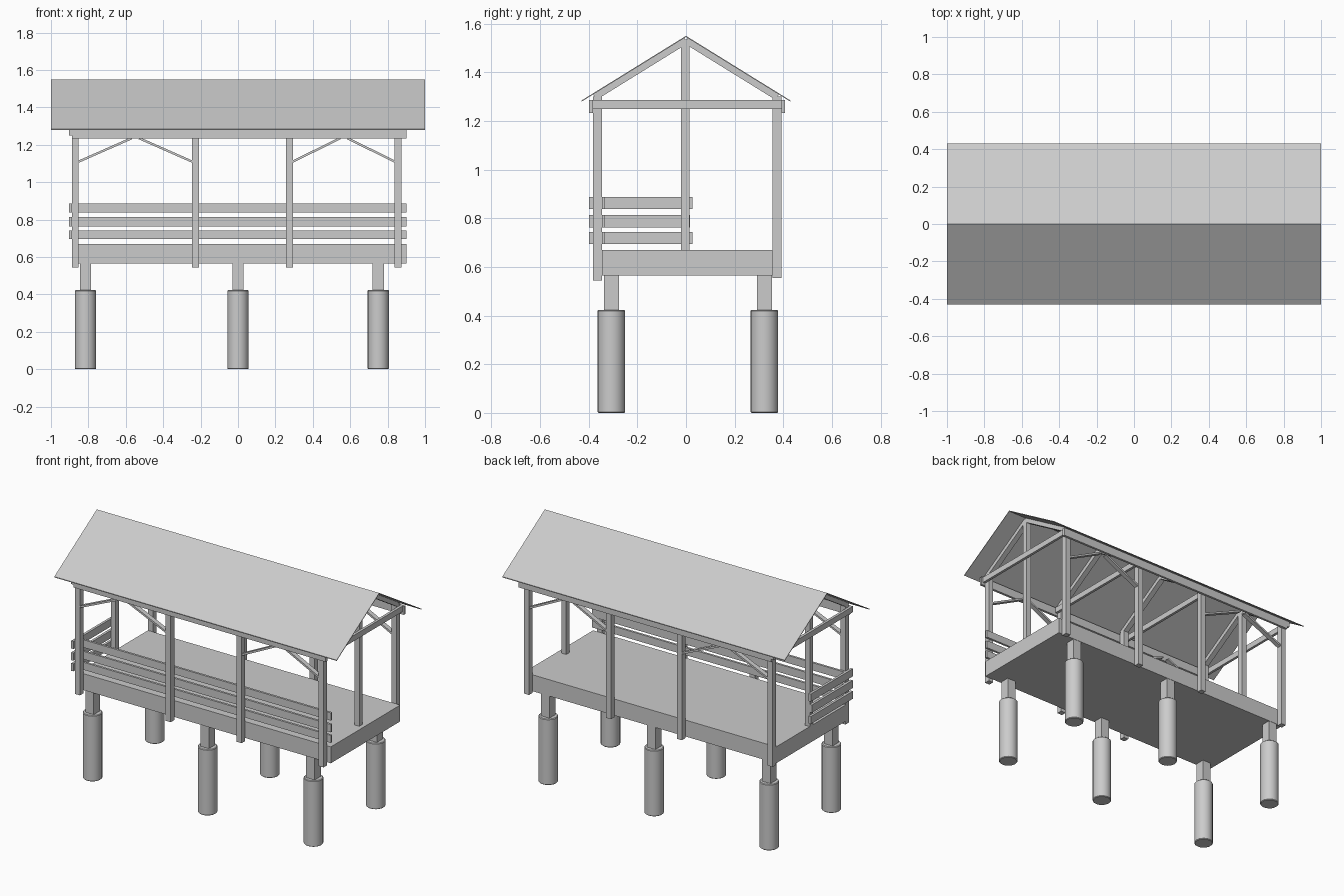
import bpy
from math import radians
from mathutils import Vector

if "Cube" in bpy.data.objects:
    bpy.data.objects.remove(bpy.data.objects["Cube"])


def box(name, x0, x1, y0, y1, z0, z1):
    xs, ys, zs = (x0, x1), (y0, y1), (z0, z1)
    verts = [(x, y, z) for x in xs for y in ys for z in zs]
    faces = [(0, 1, 3, 2), (4, 6, 7, 5), (0, 4, 5, 1), (2, 3, 7, 6), (0, 2, 6, 4), (1, 5, 7, 3)]
    me = bpy.data.meshes.new(name)
    me.from_pydata(verts, [], faces)
    ob = bpy.data.objects.new(name, me)
    bpy.context.collection.objects.link(ob)
    return ob


def beam(name, a, b, width, depth):
    # bar from a to b; depth lies in the vertical plane of the bar
    a, b = Vector(a), Vector(b)
    d = b - a
    ob = box(name, -width / 2, width / 2, -depth / 2, depth / 2, 0, d.length)
    z = d.normalized()
    x = z.cross(Vector((0, 0, 1))).normalized()
    y = z.cross(x)
    for v in ob.data.vertices:
        v.co = a + x * v.co.x + y * v.co.y + z * v.co.z
    return ob


# round piers with square stubs
for x in (-0.815, 0, 0.75):
    for y in (-0.307, 0.322):
        bpy.ops.mesh.primitive_cylinder_add(vertices=20, radius=0.057, depth=0.423, location=(x, y, 0.2115))
        pier = bpy.context.object
        pier.name = "pier"
        bev = pier.modifiers.new("rim", 'BEVEL')
        bev.width = 0.004
        bev.limit_method = 'ANGLE'
        bev.angle_limit = radians(60)
        bpy.ops.object.shade_smooth_by_angle(angle=radians(35))
        box("pier_stub", x - 0.03, x + 0.03, y - 0.031, y + 0.031, 0.42, 0.57)

# floor
box("deck", -0.887, 0.9, -0.346, 0.355, 0.565, 0.67)

# side posts, tie beams and rafters, one frame per post pair
frames = [(-0.887, -0.852), (-0.245, -0.209), (0.257, 0.293), (0.838, 0.873)]
for i, (x0, x1) in enumerate(frames):
    box("front_post", x0, x1, -0.382, -0.346, 0.545, 1.3)
    box("back_post", x0, x1, 0.355, 0.392, 0.555, 1.3)
    t0 = x0 - 0.017 if i < 2 else x1
    box("tie_beam", t0, t0 + 0.017, -0.398, 0.407, 1.25, 1.287)
    xc = (x0 + x1) / 2
    for s in (-1, 1):
        beam("rafter", (xc, s * 0.375, 1.298), (xc, 0, 1.53), 0.035, 0.026)
    if i in (0, 3):
        box("king_post", x0, x1, -0.02, 0.015, 0.67, 1.535)

# long eave beams
box("front_eave_beam", -0.887, 0.9, -0.398, -0.382, 1.233, 1.287)
box("back_eave_beam", -0.887, 0.9, 0.392, 0.407, 1.233, 1.287)

# diagonal braces in the end bays
for y in (-0.364, 0.373):
    for xa, xb in ((-0.852, -0.245), (0.293, 0.838)):
        mid = (xa + xb) / 2
        beam("brace", (xa, y, 1.11), (mid - 0.02, y, 1.235), 0.03, 0.012)
        beam("brace", (xb, y, 1.11), (mid + 0.02, y, 1.235), 0.03, 0.012)

# railing boards along the front and half of the left end
for z0, z1, end in ((0.695, 0.743, 0.027), (0.763, 0.813, 0.017), (0.838, 0.887, 0.027)):
    box("front_rail", -0.887, 0.9, -0.346, -0.332, z0, z1)
    box("end_rail", -0.903, -0.887, -0.398, end, z0, z1)

# thin gable roof
me = bpy.data.meshes.new("roof")
prof = [(-0.43, 1.284), (0, 1.55), (0.43, 1.284), (0.43, 1.279), (0, 1.545), (-0.43, 1.279)]
verts = [(x, y, z) for x in (-1, 1) for y, z in prof]
faces = [(k, k + 6, (k + 1) % 6 + 6, (k + 1) % 6) for k in range(6)]
faces += [(0, 1, 4, 5), (1, 2, 3, 4), (6, 11, 10, 7), (7, 10, 9, 8)]
me.from_pydata(verts, [], faces)
bpy.context.collection.objects.link(bpy.data.objects.new("roof", me))
